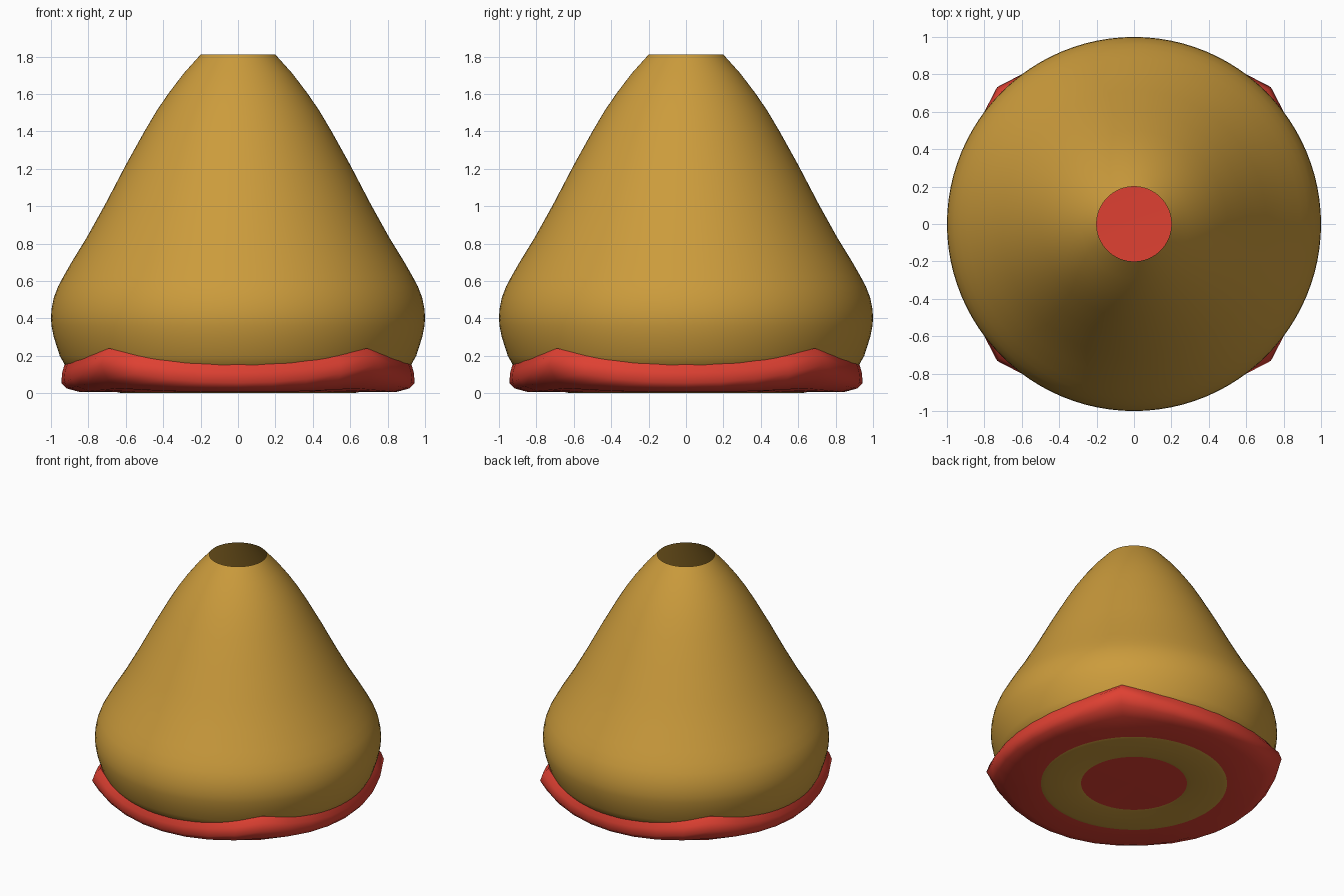
import bpy, bmesh, math

if "Cube" in bpy.data.objects:
    bpy.data.objects.remove(bpy.data.objects["Cube"])


def material(name, rgb):
    m = bpy.data.materials.new(name)
    m.diffuse_color = (*rgb, 1)
    m.use_nodes = True
    m.node_tree.nodes["Principled BSDF"].inputs["Base Color"].default_value = m.diffuse_color
    return m


def lathe(name, section, steps, mat, angle):
    """Sweep a section (function of the turn angle -> [(radius, z)]) around z."""
    bm = bmesh.new()
    rings = []
    for i in range(steps):
        a = 2 * math.pi * i / steps
        rings.append([bm.verts.new((r * math.cos(a), r * math.sin(a), z))
                      for r, z in section(a)])
    for i in range(steps):
        p, q = rings[i], rings[(i + 1) % steps]
        for j in range(len(p) - 1):
            bm.faces.new((p[j], q[j], q[j + 1], p[j + 1]))
    bmesh.ops.remove_doubles(bm, verts=bm.verts, dist=1e-5)
    me = bpy.data.meshes.new(name)
    bm.to_mesh(me)
    bm.free()
    ob = bpy.data.objects.new(name, me)
    bpy.context.collection.objects.link(ob)
    me.materials.append(mat)
    bpy.ops.object.select_all(action='DESELECT')
    ob.select_set(True)
    bpy.context.view_layer.objects.active = ob
    bpy.ops.object.shade_smooth_by_angle(angle=math.radians(angle))
    return ob


ochre = material("ochre", (0.60, 0.33, 0.045))
red = material("red", (0.74, 0.052, 0.032))

# Bulbous shell, open at the top, with its underside showing as a ring
shell = [(0, .02), (.3, .02), (.37, .006), (.40, 0), (.62, 0), (.65, .006),
         (.75, .035), (.86, .09), (.925, .15), (.953, .2), (.985, .3),
         (.997, .36), (1, .4), (.997, .45), (.985, .51), (.962, .57),
         (.93, .63), (.89, .70), (.81, .83), (.71, 1.01), (.60, 1.22),
         (.50, 1.40), (.435, 1.51), (.37, 1.605), (.29, 1.71), (.2, 1.81)]
lathe("shell", lambda a: shell, 96, ochre, 60)


# Squarish cushion base whose four corners turn outward and upward
def base_section(a):
    d = abs((a + math.pi / 4) % (math.pi / 2) - math.pi / 4)
    w = (d / (math.pi / 4)) ** 2.2
    return [(0, .006), (.65, .006), (.845 + .06 * w, .006 + .02 * w),
            (.915 + .075 * w, .025 + .05 * w),
            (.945 + .09 * w, .055 + .095 * w),
            (.94 + .075 * w, .11 + .095 * w),
            (.928 + .047 * w, .152 + .088 * w),
            (.87 + .03 * w, .15 + .06 * w),
            (.70, .07), (.3, .055), (0, .05)]


lathe("cushion_base", base_section, 32, red, 50)
